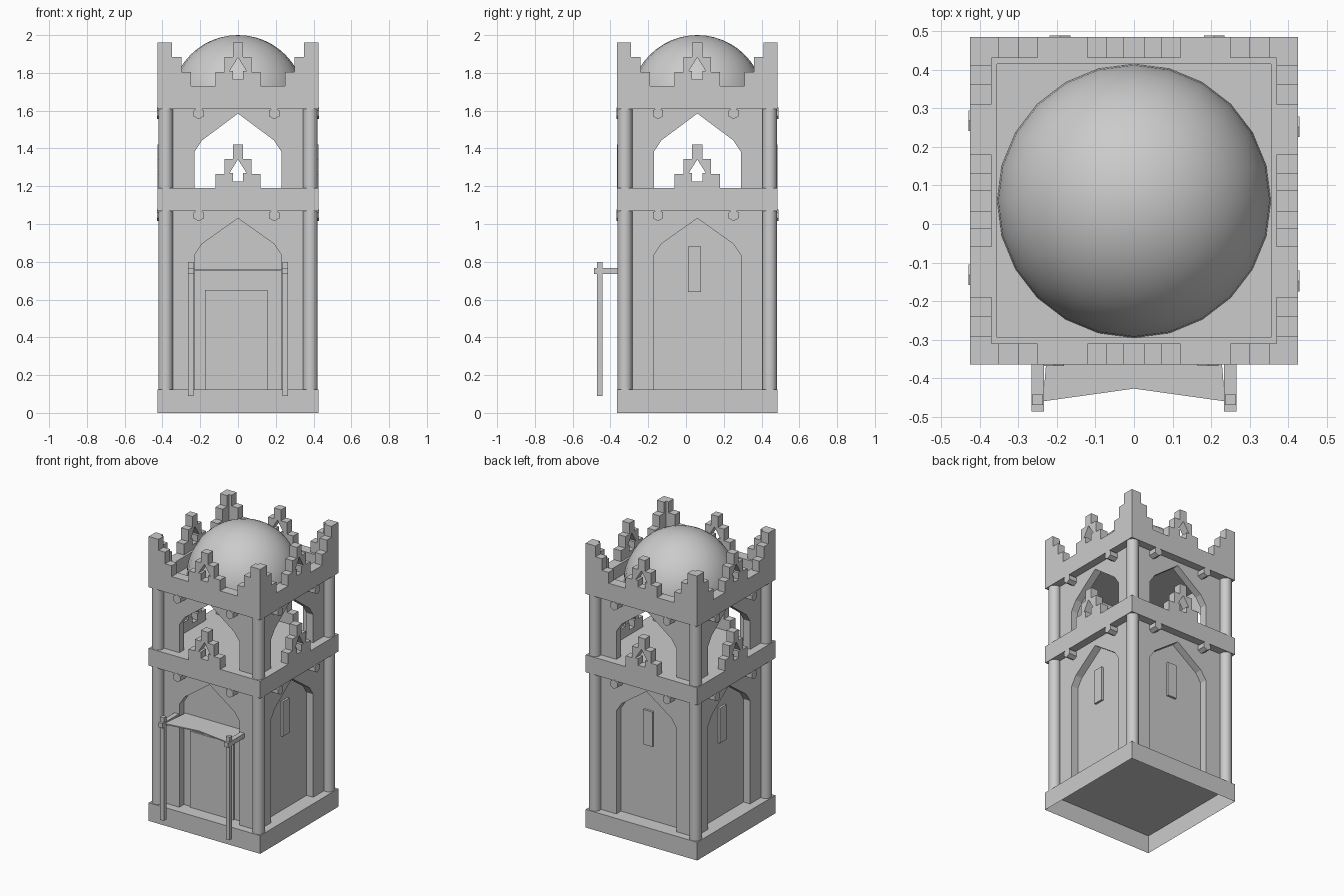
import bpy, bmesh, math
from mathutils import Matrix, Vector

cube = bpy.data.objects.get("Cube")
if cube:
    bpy.data.objects.remove(cube, do_unlink=True)

stone = bpy.data.materials.new("pale_grey_stone")
stone.use_nodes = True
grey = (0.6, 0.6, 0.6, 1)
stone.diffuse_color = grey
for node in stone.node_tree.nodes:
    if node.type == 'BSDF_PRINCIPLED':
        node.inputs["Base Color"].default_value = grey

CENTRE = Matrix.Translation((0, 0.06, 0))
SIDES = ("front", "left", "back", "right")
HALF = 0.425      # bands and plinth
WALL = 0.37       # outer wall plane
CORE = 0.32       # recessed panel plane
PLINTH, BAND, BALCONY, CORNICE, ROOF = 0.125, 1.07, 1.19, 1.61, 1.73


def turn(k):
    return CENTRE @ Matrix.Rotation(k * math.pi / 2, 4, 'Z')


def finish(name, bm, matrix=CENTRE, smooth=False):
    bmesh.ops.recalc_face_normals(bm, faces=bm.faces)
    bm.transform(matrix)
    mesh = bpy.data.meshes.new(name)
    bm.to_mesh(mesh)
    bm.free()
    mesh.materials.append(stone)
    obj = bpy.data.objects.new(name, mesh)
    bpy.context.collection.objects.link(obj)
    if smooth:
        bpy.ops.object.select_all(action='DESELECT')
        obj.select_set(True)
        bpy.context.view_layer.objects.active = obj
        bpy.ops.object.shade_smooth_by_angle(angle=math.radians(40))
    return obj


def box(name, low, high, matrix=CENTRE, open_bottom=False):
    bm = bmesh.new()
    low, high = Vector(low), Vector(high)
    size = Matrix.Diagonal((*(high - low), 1))
    bmesh.ops.create_cube(bm, size=1, matrix=Matrix.Translation((low + high) / 2) @ size)
    if open_bottom:
        bottom = min(bm.faces, key=lambda f: f.calc_center_median().z)
        bmesh.ops.delete(bm, geom=[bottom], context='FACES')
    return finish(name, bm, matrix)


def slab(name, loops, place, push, matrix=CENTRE):
    """Fill outline loops (later loops are holes) and extrude them."""
    bm = bmesh.new()
    edges = []
    for loop in loops:
        verts = [bm.verts.new(place(a, b)) for a, b in loop]
        edges += [bm.edges.new((v, verts[i - 1])) for i, v in enumerate(verts)]
    bmesh.ops.triangle_fill(bm, edges=edges, use_beauty=True, use_dissolve=False)
    grown = bmesh.ops.extrude_face_region(bm, geom=bm.faces[:])["geom"]
    moved = [v for v in grown if isinstance(v, bmesh.types.BMVert)]
    bmesh.ops.translate(bm, verts=moved, vec=push)
    return finish(name, bm, matrix)


def upright(name, loops, outer, depth, matrix):
    return slab(name, loops, lambda a, b: (a, -outer, b), (0, depth, 0), matrix)


def mirrored(half):
    return half + [(-a, b) for a, b in reversed(half)]


def raised(points, z):
    return [(a, b + z) for a, b in points]


def cylinder(name, x, y, low, high, radius):
    bm = bmesh.new()
    bmesh.ops.create_cone(bm, cap_ends=True, segments=20, radius1=radius, radius2=radius,
                          depth=high - low, matrix=Matrix.Translation((x, y, (low + high) / 2)))
    return finish(name, bm, smooth=True)


def arched_wall(name, low, high, spring, apex, matrix):
    half = [(0.23, low), (0.23, spring), (0.19, spring + 0.06)]
    outline = [(-WALL, low), (-WALL, high), (WALL, high), (WALL, low)]
    outline += half + [(0, apex)] + [(-a, b) for a, b in reversed(half)]
    return upright(name, [outline], WALL, WALL - CORE, matrix)


# Stepped battlement shapes
STEPS = mirrored([(0.12, 0), (0.12, 0.075), (0.072, 0.075), (0.072, 0.155),
                  (0.027, 0.155), (0.027, 0.23)])
ARROW = [(-0.027, 0.035), (0.027, 0.035), (0.027, 0.08), (0.045, 0.08),
         (0, 0.152), (-0.045, 0.08), (-0.027, 0.08)]
CORNER = [(0, 0), (0, 0.23), (0.075, 0.23), (0.075, 0.155),
          (0.125, 0.155), (0.125, 0.075), (0.175, 0.075), (0.175, 0)]

# Plinth, core, and bands
box("plinth", (-HALF, -HALF, 0), (HALF, HALF, PLINTH), open_bottom=True)
box("lower_core", (-CORE, -CORE, PLINTH), (CORE, CORE, BAND))
box("balcony_band", (-HALF, -HALF, BAND), (HALF, HALF, BALCONY))
INNER = 0.355
square = lambda h: [(-h, -h), (h, -h), (h, h), (-h, h)]
slab("roof_band", [square(HALF), square(INNER)], lambda a, b: (a, b, CORNICE),
     (0, 0, ROOF - CORNICE))
box("roof_floor", (-INNER, -INNER, CORNICE), (INNER, INNER, 1.645))

# Dome
bm = bmesh.new()
bmesh.ops.create_uvsphere(bm, u_segments=24, v_segments=24, radius=INNER)
below = [v for v in bm.verts if v.co.z < -0.001]
bmesh.ops.delete(bm, geom=below, context='VERTS')
finish("dome", bm, CENTRE @ Matrix.Translation((0, 0, 1.645)), smooth=True)

# Corner columns
for sx in (-1, 1):
    for sy in (-1, 1):
        for level, low, high in (("lower", PLINTH, BAND), ("upper", BALCONY, CORNICE)):
            cylinder(level + "_column", sx * 0.383, sy * 0.383, low, high, 0.039)

# Four sides
for k, side in enumerate(SIDES):
    m = turn(k)
    arched_wall(side + "_lower_wall", PLINTH, BAND, 0.835, 1.03, m)
    arched_wall(side + "_upper_wall", BALCONY, CORNICE, 1.383, 1.585, m)
    for level, z in (("balcony", BALCONY), ("roof", ROOF)):
        upright(side + "_" + level + "_battlement", [raised(STEPS, z), raised(ARROW, z)],
                HALF, 0.055, m)
    for s in (-1, 1):
        corner = [(s * (a - HALF), b) for a, b in raised(CORNER, ROOF)]
        upright(side + "_corner_battlement", [corner], HALF, 0.055, m)
        # Hexagonal corbels under both bands
        for z in (BAND, CORNICE):
            hexagon = [(s * 0.2 - 0.008 + 0.031 * math.sin(i * math.pi / 3),
                        z - 0.024 + 0.031 * math.cos(i * math.pi / 3)) for i in range(6)]
            upright(side + "_corbel", [hexagon], 0.429, 0.07, m)
    if side == "front":
        box("door", (-0.175, -CORE - 0.012, PLINTH), (0.155, -CORE, 0.65), m)
    else:
        box(side + "_window", (-0.05, -CORE - 0.015, 0.64), (0.02, -CORE, 0.88), m)

# Porch posts, rails and canopy
WORLD = Matrix.Identity(4)
for s, side in ((-1, "right"), (1, "left")):
    x = s * 0.25
    box(side + "_porch_post", (x - 0.014, -0.47, 0.09), (x + 0.014, -0.442, 0.8), WORLD)
    box(side + "_porch_rail", (x - 0.016, -0.487, 0.735), (x + 0.016, -0.3, 0.767), WORLD)
canopy = [(-0.22, -0.26), (0.22, -0.26), (0.236, -0.46), (0, -0.427), (-0.236, -0.46)]
slab("porch_canopy", [canopy], lambda a, b: (a, b, 0.75), (0, 0, 0.008), WORLD)
